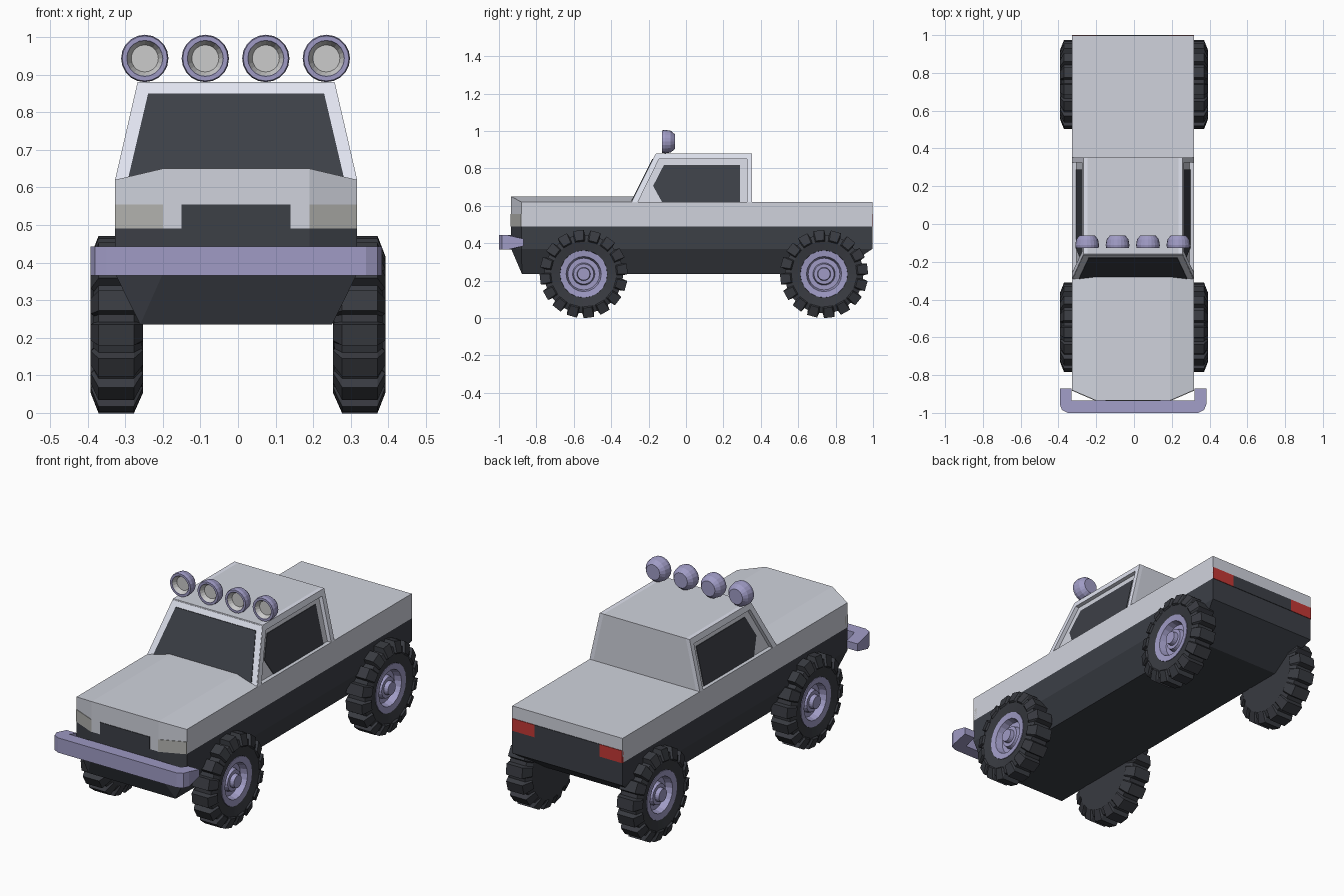
import bpy, bmesh, math

if "Cube" in bpy.data.objects:
    bpy.data.objects.remove(bpy.data.objects["Cube"])

CX = -0.005  # body sits slightly off centre


def material(name, rgb):
    m = bpy.data.materials.new(name)
    m.diffuse_color = (*rgb, 1)
    m.use_nodes = True
    m.node_tree.nodes["Principled BSDF"].inputs["Base Color"].default_value = m.diffuse_color
    return m


PAINT = material("paint", (0.63, 0.65, 0.72))
FRAME = material("pale_frame", (0.75, 0.77, 0.87))
DARK = material("dark", (0.045, 0.05, 0.062))
TYRE = material("rubber", (0.04, 0.043, 0.052))
METAL = material("lilac_metal", (0.35, 0.33, 0.56))
RED = material("red", (0.55, 0.04, 0.035))
LAMP = material("lamp_grey", (0.45, 0.45, 0.43))


def finish(name, bm, mat):
    bmesh.ops.recalc_face_normals(bm, faces=bm.faces)
    me = bpy.data.meshes.new(name)
    bm.to_mesh(me)
    bm.free()
    ob = bpy.data.objects.new(name, me)
    bpy.context.collection.objects.link(ob)
    if mat:
        me.materials.append(mat)
    return ob


def hull(name, pts, mat):
    """Convex solid around points, flat areas merged."""
    bm = bmesh.new()
    for p in pts:
        bm.verts.new((p[0] + CX, p[1], p[2]))
    bmesh.ops.convex_hull(bm, input=bm.verts)
    bmesh.ops.dissolve_limit(bm, angle_limit=0.01, verts=bm.verts, edges=bm.edges)
    return finish(name, bm, mat)


def rings(name, loops, mat, caps=(True, True)):
    """Skin a list of equal-length closed loops."""
    bm = bmesh.new()
    vs = [[bm.verts.new(p) for p in lp] for lp in loops]
    n = len(vs[0])
    for a, b in zip(vs, vs[1:]):
        for i in range(n):
            bm.faces.new((a[i], a[(i + 1) % n], b[(i + 1) % n], b[i]))
    if caps[0]:
        bm.faces.new(vs[0])
    if caps[1]:
        bm.faces.new(vs[-1])
    return finish(name, bm, mat)


def both(pts):
    return [(s * x, y, z) for x, y, z in pts for s in (-1, 1)]


def box(name, x0, x1, y0, y1, z0, z1, mat):
    return hull(name, [(x, y, z) for x in (x0, x1) for y in (y0, y1) for z in (z0, z1)], mat)


# Body tub: painted upper band over a dark chamfered lower half
def outline(z):
    return [(0.322, 0.997, z), (0.322, -0.88, z), (0.195, -0.935, z)]


hull("upper_body", both(outline(0.49) + outline(0.62)), PAINT)
hull("hood", both([(0.322, -0.88, 0.62), (0.195, -0.935, 0.62), (0.195, -0.935, 0.65),
                   (0.322, -0.26, 0.62), (0.195, -0.26, 0.65)]), PAINT)
hull("lower_body", both(outline(0.49) + outline(0.37)
                        + [(0.255, -0.877, 0.235), (0.255, 0.80, 0.235)]), DARK)

# Nose and tail panels
box("grille", -0.145, 0.145, -0.938, -0.92, 0.49, 0.555, DARK)
box("tail_panel", -0.19, 0.19, 0.98, 1.0, 0.49, 0.555, DARK)
for s, side in ((-1, "left"), (1, "right")):
    box("tail_light_" + side, s * 0.19, s * 0.322, 0.98, 1.0, 0.49, 0.555, RED)
    hull("headlight_" + side, [(s * x, y + d, z) for z in (0.49, 0.555) for d in (-0.003, 0.02)
                               for x, y in ((0.195, -0.935), (0.322, -0.88))], LAMP)


# Cabin: tapered core, raised side frames and inset windows
def side_loop(poly, s, d):
    return [(CX + s * (0.322 - (z - 0.62) * 0.23 - d), y, z) for y, z in poly]


shell = [(-0.29, 0.62), (-0.16, 0.88), (0.352, 0.88), (0.352, 0.62)]
opening = [(0.325, 0.62), (0.325, 0.85), (-0.144, 0.85), (-0.257, 0.62)]
glass = [(-0.128, 0.62), (-0.176, 0.706), (-0.118, 0.818), (0.289, 0.818), (0.289, 0.62)]
rings("cabin", [side_loop(shell, -1, 0.022), side_loop(shell, 1, 0.022)], PAINT)
for s, side in ((-1, "left"), (1, "right")):
    rings("side_frame_" + side, [side_loop(shell + opening, s, d) for d in (0, 0.022)], FRAME)
    rings("side_window_" + side, [side_loop(glass, s, d) for d in (0.019, 0.03)], DARK)


def screen(w, z, d):
    return (w, -0.29 + (z - 0.62) * 0.5 + d, z)


hull("windscreen_frame", both([screen(w, z, d) for d in (-0.002, 0.02)
                               for w, z in ((0.318, 0.622), (0.262, 0.876))]), FRAME)
hull("windscreen", both([screen(w, z, d) for d in (-0.005, 0.02)
                         for w, z in ((0.287, 0.625), (0.234, 0.85))]), DARK)

# Wrap-around front bumper, thinner at the arm ends
half = [(0.325, -0.935), (0.325, -0.87), (0.388, -0.87), (0.388, -0.955),
        (0.376, -0.985), (0.345, -1.0)]
plan = half + [(-x, y) for x, y in reversed(half)]
rings("front_bumper", [[(x + CX, y, 0.404 + h * (0.5 if y > -0.9 else 1)) for x, y in plan]
                       for h in (-0.039, 0.039)], METAL)


# Wheels: sixteen-lug tyre with a dished rim and hub
def wheel(label, s, yc):
    zc = 0.235
    angles = [(2 * math.pi * (i + f) / 16, lug) for i in range(16)
              for f, lug in ((0, 1), (0.6, 1), (0.68, 0), (0.92, 0))]
    # (x, radius) on a lug and in a groove
    profile = [((0.333, 0.10), (0.333, 0.10)), ((0.374, 0.126), (0.374, 0.126)),
               ((0.384, 0.175), (0.384, 0.175)), ((0.392, 0.182), (0.382, 0.18)),
               ((0.371, 0.236), (0.371, 0.21)), ((0.277, 0.236), (0.277, 0.21)),
               ((0.253, 0.182), (0.257, 0.18))]
    loops = []
    for on, off in profile:
        lp = []
        for a, lug in angles:
            x, r = on if lug else off
            lp.append((s * x, yc + r * math.cos(a), zc + r * math.sin(a)))
        loops.append(lp)
    rings("tyre_" + label, loops, TYRE)
    rim = [(0.334, 0.127), (0.377, 0.126), (0.373, 0.094), (0.337, 0.085), (0.337, 0.06),
           (0.36, 0.054), (0.36, 0.036), (0.382, 0.033)]
    rings("rim_" + label, [[(s * x, yc + r * math.cos(math.tau * i / 20),
                             zc + r * math.sin(math.tau * i / 20)) for i in range(20)]
                           for x, r in rim], METAL)


for s, side in ((-1, "left"), (1, "right")):
    wheel("front_" + side, s, -0.547)
    wheel("rear_" + side, s, 0.738)


# Four round roof lamps
def lamp_loops(profile, xc):
    return [[(xc + r * math.cos(math.tau * i / 20), y, 0.943 + r * math.sin(math.tau * i / 20))
             for i in range(20)] for y, r in profile]


for k in range(4):
    xc = -0.248 + k * 0.161
    rings(f"roof_lamp_{k + 1}", lamp_loops([(-0.06, 0.04), (-0.082, 0.058), (-0.112, 0.063),
                                            (-0.128, 0.06), (-0.128, 0.048), (-0.1, 0.036)], xc), METAL)
    rings(f"roof_lamp_lens_{k + 1}", lamp_loops([(-0.126, 0.0465), (-0.104, 0.036)], xc),
          None, (False, True))
